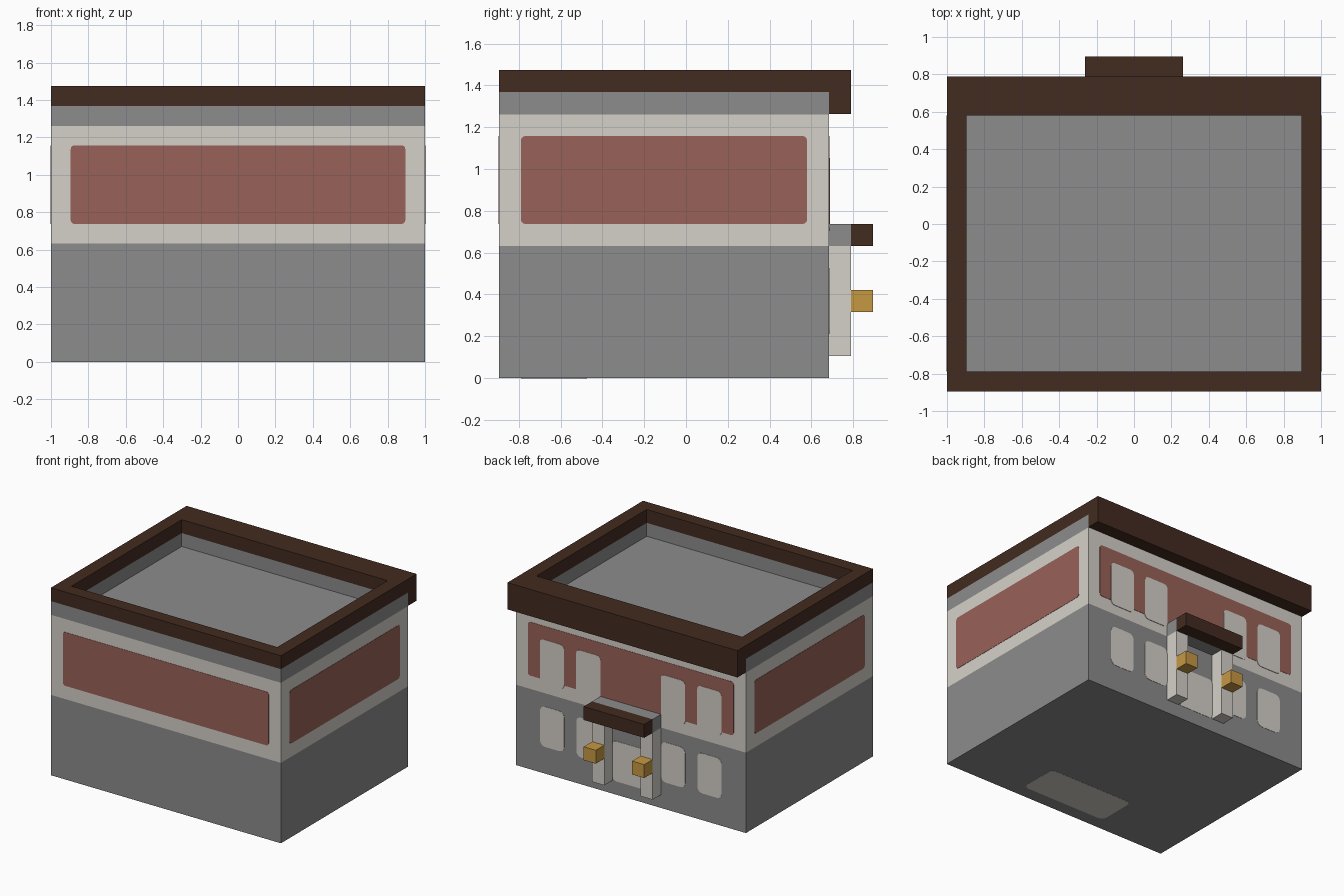
import bpy, bmesh, math
from mathutils import Vector

cube = bpy.data.objects.get("Cube")
if cube:
    bpy.data.objects.remove(cube, do_unlink=True)

U = 2 / 19  # one building block


def material(name, hex_colour):
    def lin(c):
        c /= 255
        return c / 12.92 if c <= 0.04045 else ((c + 0.055) / 1.055) ** 2.4
    rgb = [lin(c) for c in bytes.fromhex(hex_colour)]
    m = bpy.data.materials.new(name)
    m.use_nodes = True
    m.diffuse_color = (*rgb, 1)
    m.node_tree.nodes["Principled BSDF"].inputs["Base Color"].default_value = (*rgb, 1)
    return m


GREY = material("stone grey", "8C8C8C")
PALE = material("pale plaster", "D5D0C9")
RED = material("brick red", "986258")
BROWN = material("dark brown", "422B20")
GOLD = material("lamp gold", "C69844")


def finish(name, bm, *mats):
    bmesh.ops.recalc_face_normals(bm, faces=bm.faces)
    bmesh.ops.scale(bm, vec=(U, U, U), verts=bm.verts)
    mesh = bpy.data.meshes.new(name)
    bm.to_mesh(mesh)
    bm.free()
    for m in mats:
        mesh.materials.append(m)
    ob = bpy.data.objects.new(name, mesh)
    bpy.context.collection.objects.link(ob)
    return ob


def box(name, x, y, z, mat):
    bm = bmesh.new()
    bmesh.ops.create_cube(bm, size=1)
    for v in bm.verts:
        v.co = [r[0] if c < 0 else r[1] for c, r in zip(v.co, (x, y, z))]
    return finish(name, bm, mat)


def plate(name, origin, across, up, a, b, mat, radius=0.2, thick=0.02):
    """Thin rounded rectangle spanning a along 'across' and b along 'up'."""
    origin, across, up = Vector(origin), Vector(across), Vector(up)
    bm = bmesh.new()
    corners = [(a[1], b[1], -1, -1), (a[0], b[1], 1, -1),
               (a[0], b[0], 1, 1), (a[1], b[0], -1, 1)]
    ring = []
    for i, (p, q, sp, sq) in enumerate(corners):
        for k in range(4):
            t = (i + k / 3) * math.pi / 2
            ring.append(bm.verts.new(
                origin + across * (p + radius * (sp + math.cos(t)))
                + up * (q + radius * (sq + math.sin(t)))))
    face = bm.faces.new(ring)
    out = bmesh.ops.extrude_face_region(bm, geom=[face])
    bmesh.ops.translate(bm, vec=across.cross(up) * thick,
                        verts=[v for v in out["geom"] if isinstance(v, bmesh.types.BMVert)])
    return finish(name, bm, mat)


FRONT, BACK, SIDE = -8.5, 6.5, 9.5
X, Y, Z = (1, 0, 0), (0, 1, 0), (0, 0, 1)

# Main walls and roof
box("lower_walls", (-SIDE, SIDE), (FRONT, BACK), (0, 6), GREY)
box("upper_walls", (-SIDE, SIDE), (FRONT, BACK), (6, 11.98), PALE)
box("roof_deck", (1 - SIDE, SIDE - 1), (FRONT + 1, BACK - 1), (11.98, 12), GREY)

# Parapet ring: grey course below a brown coping
bm = bmesh.new()
levels = [11.98, 13, 14]


def loop(inset, z):
    x, y0, y1 = SIDE - inset, FRONT + inset, BACK - inset
    return [bm.verts.new((px, py, z)) for px, py in ((-x, y0), (x, y0), (x, y1), (-x, y1))]


outer = [loop(0, z) for z in levels]
inner = [loop(1, z) for z in levels]


def bridge(lo, hi, slot):
    for i in range(4):
        j = (i + 1) % 4
        bm.faces.new((lo[i], lo[j], hi[j], hi[i])).material_index = slot


for ring in (outer, inner):
    bridge(ring[0], ring[1], 0)
    bridge(ring[1], ring[2], 1)
bridge(outer[-1], inner[-1], 1)
bridge(outer[0], inner[0], 0)
finish("parapet", bm, GREY, BROWN)
box("back_eave", (-SIDE, SIDE), (BACK, BACK + 1), (12, 14), BROWN)

# Red wall panels on all four sides
panel = (7, 11)
plate("front_panel", (0, FRONT, 0), X, Z, (-8.5, 8.5), panel, RED)
plate("back_panel", (0, BACK, 0), (-1, 0, 0), Z, (-8.5, 8.5), panel, RED)
plate("left_panel", (SIDE, 0, 0), Y, Z, (FRONT + 1, BACK - 1), panel, RED)
plate("right_panel", (-SIDE, 0, 0), (0, -1, 0), Z, (1 - BACK, -FRONT - 1), panel, RED)

# Back windows, door and underside slab
for n, x in enumerate((-6.5, -3.5, 3.5, 6.5), 1):
    span = (x - 1, x + 1)
    plate(f"upper_window_{n}", (0, BACK, 0), (-1, 0, 0), Z, span, (6.7, 10), PALE, 0.3, 0.04)
    plate(f"lower_window_{n}", (0, BACK, 0), (-1, 0, 0), Z, span, (2, 5), PALE, 0.4)
plate("door", (0, BACK, 0), (-1, 0, 0), Z, (-1.5, 1.5), (1, 4), PALE, 0.3)
plate("underside_slab", (0, 0, 0.01), (-1, 0, 0), Y, (-3.5, 3.5), (-7.5, -4.5), PALE, 0.4)

# Porch
for side, s in (("left", 1), ("right", -1)):
    span = sorted((1.5 * s, 2.5 * s))
    box(f"{side}_pillar", span, (BACK, BACK + 1), (1, 6), PALE)
    box(f"{side}_lamp", span, (BACK + 1, BACK + 2), (3, 4), GOLD)
box("porch_roof", (-2.5, 2.5), (BACK, BACK + 1), (6, 7), GREY)
box("porch_fascia", (-2.5, 2.5), (BACK + 1, BACK + 2), (6, 7), BROWN)
